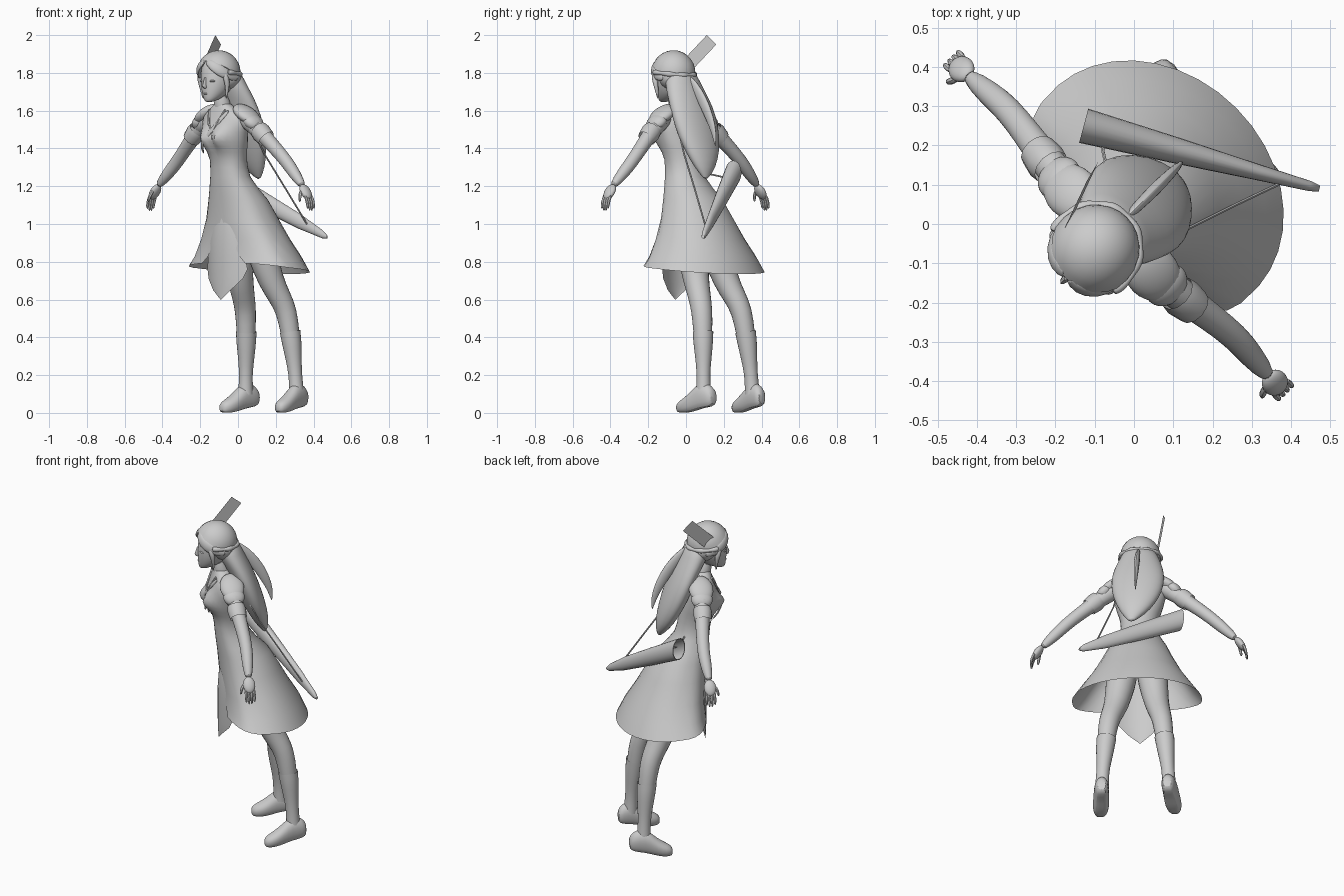
import bpy, bmesh, math
from mathutils import Matrix, Vector

# figure is modelled facing -y, then turned 45 degrees
M = Matrix.Rotation(math.radians(-45), 4, 'Z') @ Matrix.Translation((-0.025, 0, 0))
MI = M.inverted()
grey = bpy.data.materials.new("light grey")
grey.diffuse_color = (0.6, 0.6, 0.6, 1)
V = Vector


def finish(name, bm, subsurf=0, angle=50):
    bmesh.ops.remove_doubles(bm, verts=bm.verts, dist=0.0004)
    bmesh.ops.recalc_face_normals(bm, faces=bm.faces)
    me = bpy.data.meshes.new(name)
    bm.transform(M)
    bm.to_mesh(me)
    bm.free()
    ob = bpy.data.objects.new(name, me)
    bpy.context.collection.objects.link(ob)
    me.materials.append(grey)
    if subsurf:
        md = ob.modifiers.new("smooth", 'SUBSURF')
        md.levels = md.render_levels = subsurf
    bpy.ops.object.select_all(action='DESELECT')
    ob.select_set(True)
    bpy.context.view_layer.objects.active = ob
    bpy.ops.object.shade_smooth_by_angle(angle=math.radians(angle))
    return ob


def loft(name, rings, closed=True, caps=True, subsurf=0, angle=50):
    bm = bmesh.new()
    rows = [[bm.verts.new(p) for p in r] for r in rings]
    n = len(rows[0])
    for a, b in zip(rows, rows[1:]):
        for i in range(n if closed else n - 1):
            j = (i + 1) % n
            bm.faces.new((a[i], a[j], b[j], b[i]))
    if caps and closed:
        bm.faces.new(rows[0])
        bm.faces.new(rows[-1])
    return finish(name, bm, subsurf, angle)


def oval(z, a, front, back, cx=0, n=20):
    """Horizontal ring with half width a between two depths."""
    c, h = (front + back) / 2, (back - front) / 2
    return [V((cx + a * math.sin(t), c - h * math.cos(t), z))
            for t in (2 * math.pi * i / n for i in range(n))]


def tube(name, pts, n=12, caps=True, subsurf=1, flat=1.0, up=(0, 1, 0)):
    """Round or flattened tube through points (x, y, z, radius)."""
    P = [V(p[:3]) for p in pts]
    rings = []
    for i, p in enumerate(P):
        d = (P[min(i + 1, len(P) - 1)] - P[max(i - 1, 0)]).normalized()
        s = d.cross(V(up)).normalized()
        u = s.cross(d)
        r = pts[i][3]
        rings.append([p + s * r * math.cos(t) + u * r * flat * math.sin(t)
                      for t in (2 * math.pi * k / n for k in range(n))])
    return loft(name, rings, caps=caps, subsurf=subsurf)


def ball(name, c, r, rot=(0, 0, 0), keep=None):
    bm = bmesh.new()
    bmesh.ops.create_uvsphere(bm, u_segments=24, v_segments=16, radius=1)
    R = Matrix.Identity(4)
    for a, ax in zip(rot, 'XYZ'):
        R = Matrix.Rotation(math.radians(a), 4, ax) @ R
    if keep is not None:
        bmesh.ops.delete(bm, geom=[f for f in bm.faces if f.calc_center_median().z < keep],
                         context='FACES')
    bm.transform(Matrix.Translation(c) @ R @ Matrix.Diagonal((*r, 1)))
    return finish(name, bm)


# dress in one piece, open at the front slit: z, half width, widest depth, front, back, gap
rings = []
for z, a, yc, f, b, gap in (
        (1.635, .045, -.09, -.13, -.045, 0), (1.60, .10, -.085, -.14, -.02, 0),
        (1.57, .138, -.075, -.148, .0, 0), (1.54, .148, -.07, -.155, .012, 0),
        (1.51, .146, -.07, -.16, .02, 0), (1.485, .14, -.065, -.162, .025, 0),
        (1.46, .134, -.065, -.162, .03, 0), (1.435, .128, -.06, -.16, .034, 0),
        (1.41, .121, -.06, -.156, .038, 0), (1.38, .112, -.055, -.149, .042, 0),
        (1.34, .104, -.05, -.138, .048, 0), (1.30, .102, -.04, -.13, .055, 0),
        (1.25, .11, -.03, -.125, .07, 0), (1.19, .135, 0, -.118, .115, 0),
        (1.13, .163, .03, -.11, .175, 0), (1.03, .203, .06, -.1, .235, 0),
        (.92, .257, .08, -.09, .295, .25), (.83, .314, .09, -.09, .35, .38),
        (.765, .362, .095, -.095, .393, .46)):
    ring = []
    for i in range(33):
        t = gap + (2 * math.pi - 2 * gap) * i / 32
        c = math.cos(t)
        k = 1 if z > 1.3 else .75 if z > 1 else .64
        x = a * math.sin(t)
        y = yc - (yc - f) * c ** k if c > 0 else yc - (b - yc) * c
        if c > 0:  # bust
            y -= .05 * math.exp(-((abs(x) - .055) / .045) ** 2 - ((z - 1.455) / .055) ** 2)
        ring.append(V((x, y, z + (.03 * c if z < .8 else 0))))
    rings.append(ring)
loft("dress", rings, closed=False)

# pointed panel hanging in the slit
loft("front_panel", [[V((w * k / 4, o + .055 * (w * k / 4 / .15) ** 2, z)) for k in range(-4, 5)]
                     for z, w, o in ((1.03, .03, -.094), (.99, .06, -.1), (.9, .11, -.107),
                                     (.82, .14, -.108), (.76, .15, -.108), (.71, .128, -.107),
                                     (.65, .066, -.106), (.6, .003, -.104))], closed=False)

# neck, head and face
tube("neck", [(0, -.07, 1.55, .062), (0, -.088, 1.61, .044), (0, -.11, 1.70, .044)])
loft("head", [oval(*r) for r in (
    (1.645, .016, -.21, -.18), (1.657, .036, -.217, -.135), (1.69, .064, -.222, -.07),
    (1.735, .083, -.225, -.03), (1.79, .092, -.222, -.015), (1.85, .088, -.21, -.03),
    (1.89, .05, -.17, -.07))], subsurf=1)
loft("nose", [oval(*r, n=8) for r in (
    (1.775, .005, -.226, -.2), (1.735, .009, -.24, -.2), (1.722, .011, -.236, -.2),
    (1.717, .008, -.224, -.2))])
ball("lips", (0, -.214, 1.69), (.017, .009, .006))
for s in (-1, 1):
    ball("eye", (s * .036, -.204, 1.757), (.018, .012, .007), (0, 0, s * 18))

# hair: tilted cap, braid, falling mass, ponytail and side locks
ball("hair_cap", (0, -.12, 1.80), (.114, .119, .12), (-32, 0, 0), keep=0)
ball("back_hair", (0, -.09, 1.78), (.112, .085, .08))
tube("braid", [(.113 * math.sin(t), -.12 - .119 * math.cos(t), 1.80 + .012 * math.cos(t),
                .013 + .003 * math.cos(9 * t)) for t in
               (math.radians(70 + 220 * i / 28) for i in range(29))], n=8, up=(0, 0, 1))
loft("long_hair", [oval(z, a, f, b, cx) for z, a, f, b, cx in (
    (1.83, .08, -.13, -.01, 0), (1.75, .112, -.13, .025, 0), (1.66, .138, -.075, .07, 0),
    (1.57, .152, -.035, .108, 0), (1.47, .142, .0, .142, .002), (1.38, .112, .045, .165, .006),
    (1.30, .07, .09, .175, .014), (1.235, .01, .145, .16, .028))], subsurf=1)
tube("ponytail", [(0, -.01, 1.78, .016), (0, .04, 1.73, .028), (0, .10, 1.655, .034),
                  (0, .155, 1.56, .028), (0, .187, 1.48, .017), (0, .195, 1.41, .003)],
     up=(1, 0, 0), flat=.5)
for s in (-1, 1):
    tube("swept_fringe", [(s * .004, -.214, 1.866, .014), (s * .045, -.216, 1.843, .027),
                          (s * .082, -.19, 1.81, .032), (s * .104, -.14, 1.785, .028),
                          (s * .108, -.08, 1.77, .014)], flat=.5, up=(s * .6, -.8, .3))
    tube("side_lock", [(s * .092, -.17, 1.80, .016), (s * .1, -.158, 1.76, .017),
                       (s * .096, -.15, 1.72, .012), (s * .085, -.15, 1.66, .003)], n=8)

# arms, sleeves, hands, legs, boots
for s in (-1, 1):
    def side(pts):
        return [(s * p[0], *p[1:]) for p in pts]

    def stance(pts):
        """The right leg stands slightly wider towards the ground."""
        k = .022 if s < 0 else .004
        return [(s * (x + k * min(1, max(0, 1 - z))), y - (k * .5) * max(0, 1 - z), z, r)
                for x, y, z, r in pts]
    tube("arm", side([(.13, -.055, 1.565, .052), (.24, -.045, 1.485, .044), (.33, -.03, 1.405, .038),
                      (.41, -.02, 1.33, .036), (.47, -.025, 1.27, .034), (.548, -.032, 1.195, .021)]))
    tube("sleeve", side([(.11, -.055, 1.58, .048), (.18, -.052, 1.535, .053), (.225, -.05, 1.50, .049)]))
    tube("sleeve_band", side([(.225, -.047, 1.50, .049), (.245, -.046, 1.483, .053),
                              (.28, -.042, 1.452, .048)]), caps=False, subsurf=0)
    ball("shoulder_pad", (s * .145, -.055, 1.58), (.088, .068, .036), (0, s * 32, 0))
    ball("shoulder_flap", (s * .192, -.052, 1.54), (.055, .06, .037), (0, s * 40, 0))
    ball("palm", (s * .564, -.032, 1.17), (.021, .034, .047), (0, -s * 35, 0))
    for k in range(4):
        y = -.054 + .0155 * k
        e = .012 if k in (1, 2) else 0
        tube("finger", side([(.578, y, 1.155, .01), (.599, y, 1.115, .0095),
                             (.601, y, 1.078 - e, .007)]), n=6)
    tube("thumb", side([(.555, -.053, 1.18, .012), (.562, -.076, 1.15, .011),
                        (.568, -.08, 1.115, .007)]), n=6)

    tube("leg", stance([(.075, .075, 1.0, .095), (.09, .115, .85, .086), (.108, .16, .70, .071),
                        (.13, .21, .61, .062), (.145, .243, .54, .058), (.155, .26, .42, .052),
                        (.163, .272, .32, .043), (.172, .282, .2, .032), (.175, .287, .12, .036)]))
    tube("boot_shaft", stance([(.154, .26, .43, .057), (.16, .267, .37, .054), (.164, .274, .30, .046),
                               (.172, .282, .2, .035), (.175, .287, .1, .042)]), caps=False)
    rings = []
    for t, w, lo, hi in ((0, .027, .05, .11), (.1, .038, .033, .15), (.36, .043, .026, .17),
                         (.55, .045, .012, .125), (.75, .048, .002, .086), (.92, .038, 0, .066),
                         (1, .018, .008, .045)):
        c = V((s * (.173 + .028 * t + (.016 if s < 0 else 0)), .36 - .243 * t, (lo + hi) / 2))
        ring = []
        for i in range(14):
            q = 2 * math.pi * i / 14
            zz = max(math.sin(q) * 1.15, -.8) / (1.15 if math.sin(q) > 0 else .8)
            ring.append(c + V((w * math.cos(q), 0, (hi - lo) / 2 * zz)))
        rings.append(ring)
    loft("foot", rings, subsurf=1)


def world(*p):
    return MI @ V(p)


# flat blade rising behind the head
loft("blade", [[world(-.12, .11, 2.0), world(-.09, .16, 1.95)],
               [world(-.195, -.05, 1.83), world(-.165, 0, 1.78)]], closed=False)

# open flattened scabbard across the back, its mouth cut upright
a, b = world(-.128, .25, 1.27), world(.472, .09, .932)
u = V((0, 0, 1))
h = (b - a).cross(u).normalized()
loft("scabbard", [[a.lerp(b, t) + h * w * math.cos(q) + u * v * math.sin(q)
                   for q in (2 * math.pi * i / 20 for i in range(20))]
                  for t, w, v in ((1, .008, .008), (.96, .013, .022), (.75, .02, .042),
                                  (.4, .033, .055), (0, .045, .066), (0, .041, .062),
                                  (.4, .029, .05), (.7, .015, .034))])


# straps
def strap(name, pts, r=.0045):
    tube(name, [(*p, r) for p in pts], n=6, subsurf=0)


strap("hanging_strap", [world(.08, -.04, 1.5), world(.14, -.01, 1.37), world(.25, .045, 1.19),
                        world(.365, .1, 1.0)])
strap("back_strap", [world(-.06, .1, 1.27), world(-.08, .19, 1.25), world(-.06, .23, 1.25)])
tube("chest_strap", [(.085, -.125, 1.605, .012), (.045, -.158, 1.55, .012), (-.005, -.174, 1.49, .012),
                     (-.06, -.2, 1.43, .012), (-.11, -.12, 1.37, .012)], n=8, flat=.5, subsurf=1)
for s in (-1, 1):
    strap("collar", [(s * .06, -.13, 1.605), (s * .03, -.165, 1.53), (0, -.172, 1.48)], .007)
